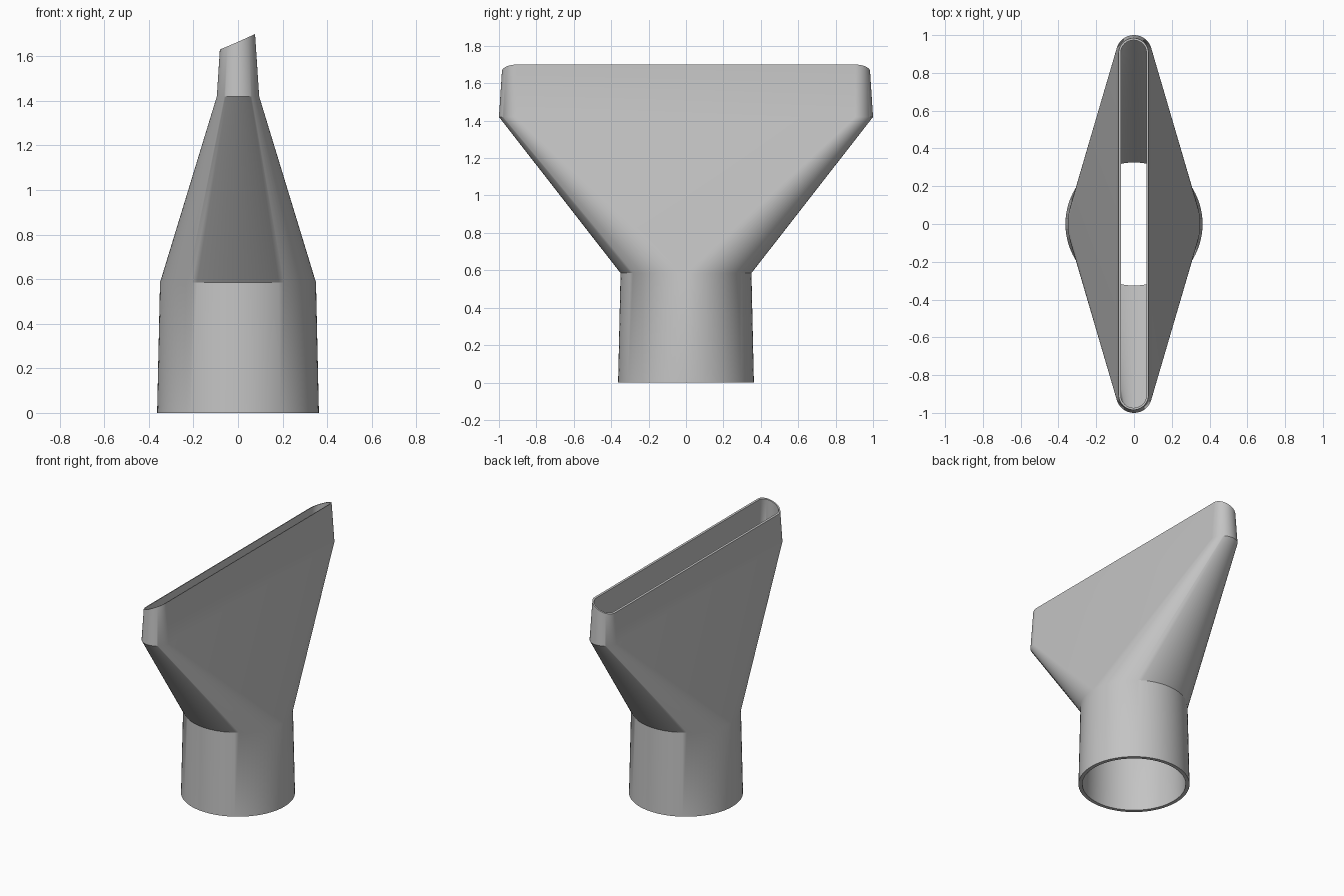
import bpy
import bmesh
from math import cos, sin, pi, radians

cube = bpy.data.objects.get("Cube")
if cube:
    bpy.data.objects.remove(cube)

HALF = 40          # segments per half turn
SLOT = 0.905       # half of the slot's straight length
NECK, SHOULDER = 0.585, 1.42

grey = bpy.data.materials.new("light_grey")
grey.use_nodes = True
grey.diffuse_color = (0.55, 0.55, 0.55, 1)
grey.node_tree.nodes["Principled BSDF"].inputs["Base Color"].default_value = (0.55, 0.55, 0.55, 1)


def section(bm, radius, z, straight=0.0, taper=0.0, slant=0.0):
    """Ring of verts: a circle, or a rounded slot with an optional slanted rim."""
    ring = []
    for side in (1, -1):
        for i in range(HALF + 1):
            a = pi * i / HALF + (0 if side > 0 else pi)
            height = z + slant * radius * cos(a)
            r = radius - taper * (height - z)
            ring.append(bm.verts.new((r * cos(a), side * straight + r * sin(a), height)))
    return ring


bm = bmesh.new()
rings = [
    # outer skin, upwards
    section(bm, 0.363, 0),
    section(bm, 0.35, NECK),
    section(bm, 0.095, SHOULDER, SLOT),
    section(bm, 0.079, 1.665, SLOT, 0.07, 0.44),
    # inner skin, downwards
    section(bm, 0.068, 1.665, SLOT, 0.07, 0.44),
    section(bm, 0.082, SHOULDER, SLOT),
    section(bm, 0.326, NECK),
    section(bm, 0.338, 0),
]
for low, high in zip(rings, rings[1:] + rings[:1]):
    n = len(low)
    for i in range(n):
        j = (i + 1) % n
        bm.faces.new((low[i], low[j], high[j], high[i]))

# Merge the doubled circle points so the flat sides become triangles
bmesh.ops.remove_doubles(bm, verts=bm.verts, dist=0.0001)
bmesh.ops.recalc_face_normals(bm, faces=bm.faces)

mesh = bpy.data.meshes.new("flat_nozzle")
bm.to_mesh(mesh)
bm.free()
mesh.materials.append(grey)
nozzle = bpy.data.objects.new("flat_nozzle", mesh)
bpy.context.collection.objects.link(nozzle)

bpy.ops.object.select_all(action='DESELECT')
nozzle.select_set(True)
bpy.context.view_layer.objects.active = nozzle
bpy.ops.object.shade_smooth_by_angle(angle=radians(30))
